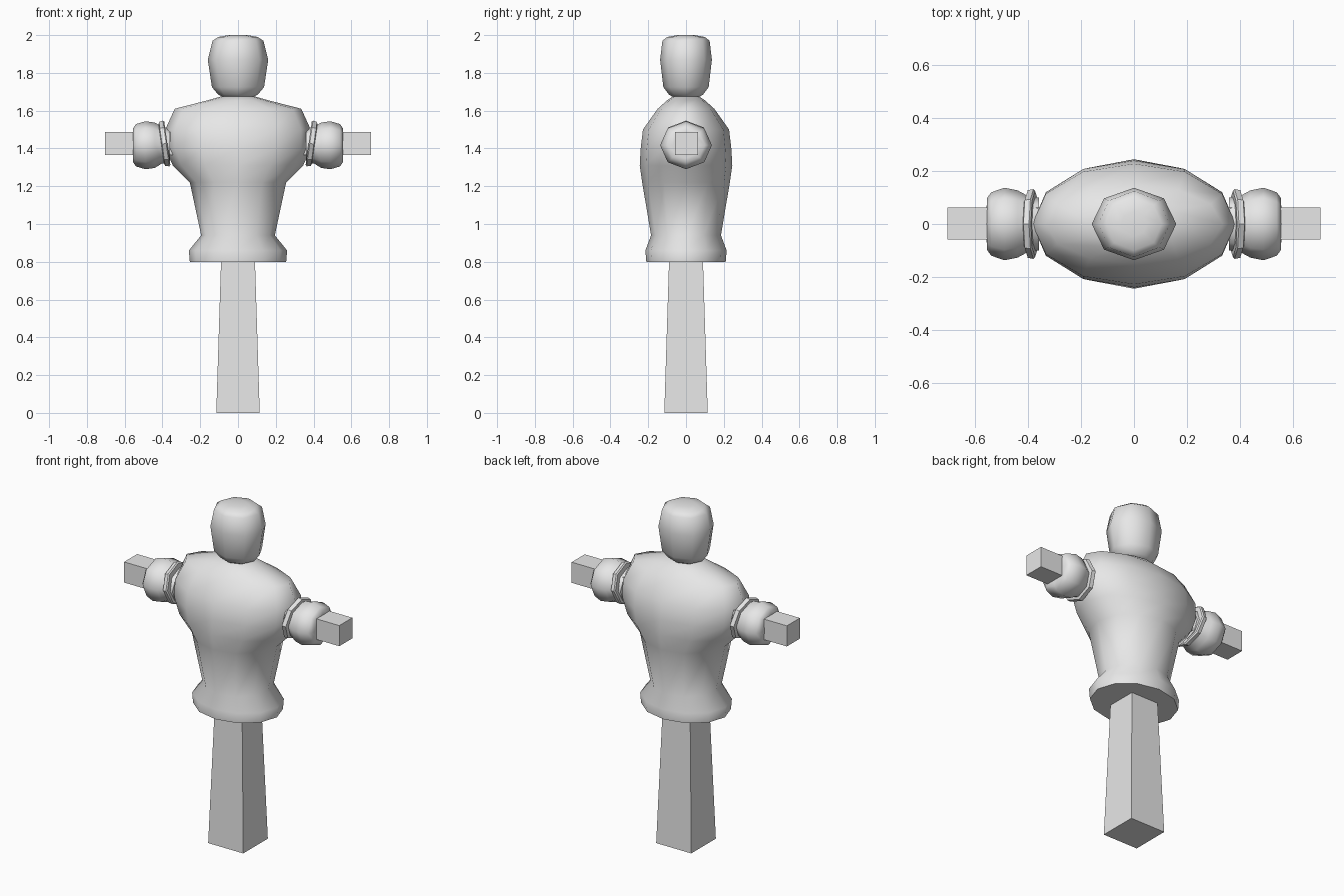
import bpy, bmesh, math
from mathutils import Matrix, Vector

default = bpy.data.objects.get("Cube")
if default:
    bpy.data.objects.remove(default, do_unlink=True)

grey = bpy.data.materials.new("plain_grey")
grey.use_nodes = True
GREY = (0.8, 0.8, 0.8, 1)
grey.diffuse_color = GREY
grey.node_tree.nodes["Principled BSDF"].inputs["Base Color"].default_value = GREY


def loft(name, rings, sides, turn=0.0, matrix=Matrix(), smooth=None):
    """Skin capped elliptical rings given as (height, x radius, y radius)."""
    bm = bmesh.new()
    loops = []
    for z, rx, ry in rings:
        angles = [turn + math.tau * i / sides for i in range(sides)]
        loops.append([bm.verts.new((rx * math.cos(a), ry * math.sin(a), z)) for a in angles])
    for low, high in zip(loops, loops[1:]):
        for i in range(sides):
            j = (i + 1) % sides
            bm.faces.new((low[i], low[j], high[j], high[i]))
    bm.faces.new(loops[0][::-1])
    bm.faces.new(loops[-1])
    bm.transform(matrix)
    bmesh.ops.recalc_face_normals(bm, faces=bm.faces)
    mesh = bpy.data.meshes.new(name)
    bm.to_mesh(mesh)
    bm.free()
    mesh.materials.append(grey)
    obj = bpy.data.objects.new(name, mesh)
    bpy.context.collection.objects.link(obj)
    if smooth:
        bpy.ops.object.select_all(action='DESELECT')
        obj.select_set(True)
        bpy.context.view_layer.objects.active = obj
        bpy.ops.object.shade_smooth_by_angle(angle=math.radians(smooth))
    return obj


# Square timber post and crossbar
R2 = math.sqrt(2)
loft("post", [(0, 0.115 * R2, 0.115 * R2), (0.86, 0.088 * R2, 0.088 * R2)],
     4, turn=math.pi / 4)
loft("crossbar", [(-0.705, 0.061 * R2, 0.061 * R2), (0.705, 0.061 * R2, 0.061 * R2)],
     4, turn=math.pi / 4,
     matrix=Matrix.Translation((0, 0.002, 1.425)) @ Matrix.Rotation(math.pi / 2, 4, 'Y'))

# Stuffed torso with a flared skirt
loft("torso", [
    (0.80, 0.255, 0.21), (0.86, 0.26, 0.215), (0.94, 0.195, 0.185),
    (1.22, 0.255, 0.232), (1.31, 0.345, 0.245), (1.40, 0.385, 0.24),
    (1.50, 0.385, 0.228), (1.61, 0.335, 0.15), (1.655, 0.16, 0.10),
    (1.675, 0.09, 0.07)], 12, smooth=60)

# Padded head
loft("head", [
    (1.67, 0.075, 0.065), (1.685, 0.105, 0.09), (1.725, 0.138, 0.12),
    (1.87, 0.16, 0.137), (1.97, 0.135, 0.125), (1.99, 0.105, 0.10),
    (2.0, 0.05, 0.045)], 8, smooth=60)

# Sleeve ends and tied cuffs on both sides
for side, label in ((1, "left"), (-1, "right")):
    outward = Matrix.Rotation(side * math.pi / 2, 4, 'Y')
    lean = Matrix.Rotation(side * math.radians(8), 4, 'Y')
    centre = Matrix.Translation(Vector((side * 0.39, 0, 1.425)))
    loft(label + "_cuff", [
        (-0.016, 0.115, 0.125), (-0.010, 0.122, 0.132),
        (0.012, 0.118, 0.128), (0.016, 0.105, 0.115)], 8,
        matrix=centre @ lean @ outward, smooth=40)
    loft(label + "_sleeve_end", [
        (0.36, 0.09, 0.10), (0.405, 0.098, 0.108), (0.44, 0.12, 0.127),
        (0.49, 0.127, 0.137), (0.54, 0.112, 0.12), (0.555, 0.09, 0.10),
        (0.557, 0.07, 0.07)], 8,
        matrix=Matrix.Translation((0, 0, 1.417)) @ outward, smooth=60)
